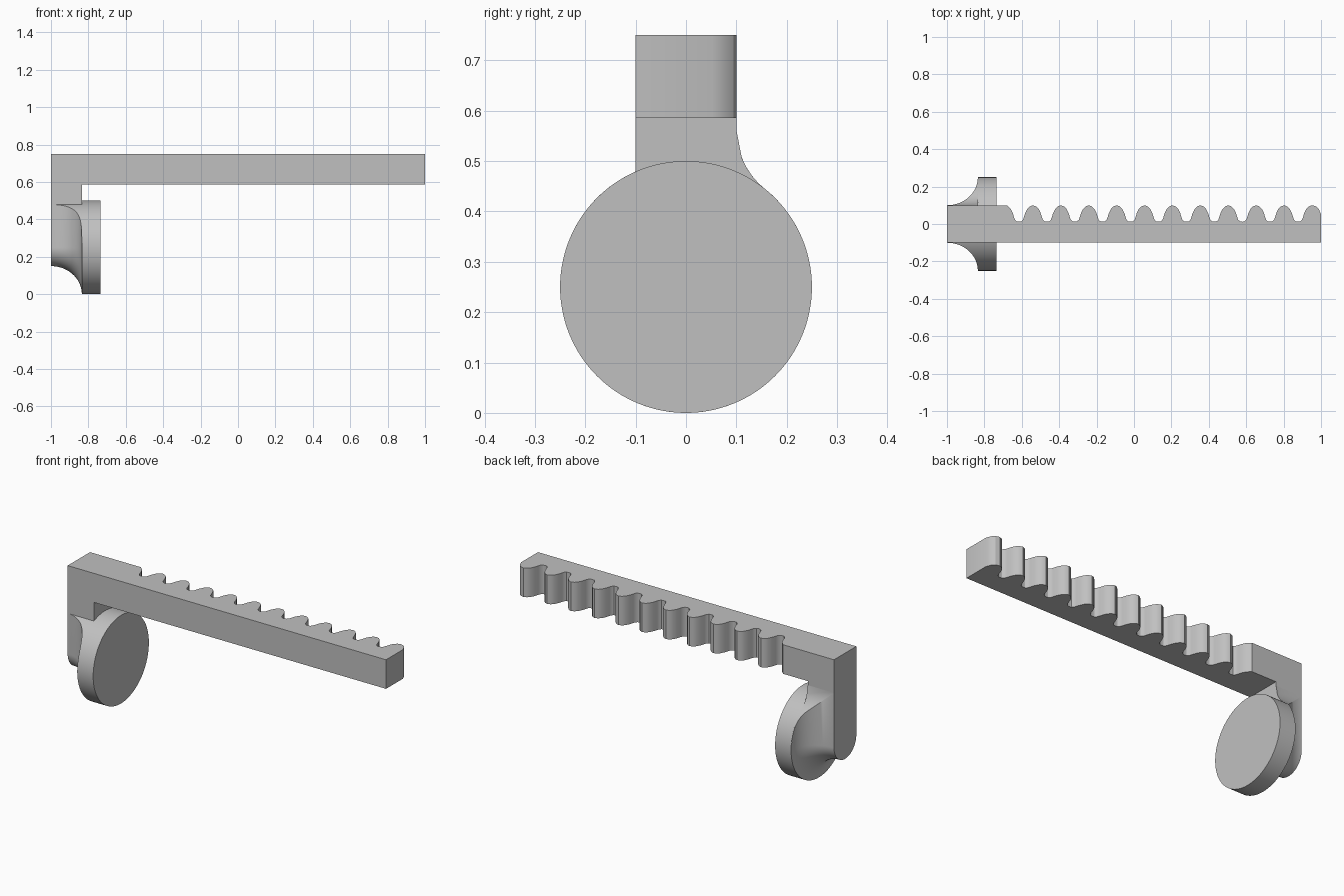
import bpy, bmesh, math

cube = bpy.data.objects.get("Cube")
if cube:
    bpy.data.objects.remove(cube, do_unlink=True)

GREY = (0.53, 0.53, 0.53, 1)
mat = bpy.data.materials.new("plain_grey")
mat.use_nodes = True
mat.diffuse_color = GREY
mat.node_tree.nodes["Principled BSDF"].inputs["Base Color"].default_value = GREY

HALF = 0.1        # half width of arm and bar
R = 0.25          # disc radius and centre height
FILLET = 0.15
BACK = -0.835     # rear plane of the disc
BLEND_Z = 0.562   # height where the side blend leaves the arm


def loft(name, sections):
    """Skin closed sections of equal length and cap both ends."""
    bm = bmesh.new()
    rings = [[bm.verts.new(p) for p in s] for s in sections]
    for a, b in zip(rings, rings[1:]):
        for i in range(len(a)):
            j = (i + 1) % len(a)
            bm.faces.new((a[i], a[j], b[j], b[i]))
    bm.faces.new(rings[0])
    bm.faces.new(rings[-1])
    bmesh.ops.remove_doubles(bm, verts=bm.verts[:], dist=0.00001)
    bmesh.ops.recalc_face_normals(bm, faces=bm.faces[:])
    mesh = bpy.data.meshes.new(name)
    bm.to_mesh(mesh)
    bm.free()
    mesh.materials.append(mat)
    obj = bpy.data.objects.new(name, mesh)
    bpy.context.collection.objects.link(obj)
    bpy.ops.object.select_all(action='DESELECT')
    bpy.context.view_layer.objects.active = obj
    obj.select_set(True)
    bpy.ops.object.shade_smooth_by_angle(angle=math.radians(30))
    return obj


# Toothed bar: plan outline extruded upward
half_tooth = [(0, 0.012), (0.012, 0.014), (0.021, 0.022), (0.026, 0.035),
              (0.033, 0.058), (0.044, 0.08), (0.058, 0.094), (0.0746, 0.1)]
PITCH = 0.1492
outline = [(-1, -HALF), (-1, HALF), (-0.68, HALF)]
for k in range(11):
    valley = -0.615 + k * PITCH
    left = [(valley - u, y) for u, y in reversed(half_tooth[1:])]
    right = [(valley + u, y) for u, y in half_tooth]
    outline += [p for p in left + right if -0.68 < p[0] < 0.995
                and p[0] > outline[-1][0] + 0.001]
outline += [(0.975, 0.094), (0.988, 0.08), (1, 0.052), (1, -HALF)]
loft("toothed_bar", [[(x, y, z) for x, y in outline] for z in (0.585, 0.75)])

# Upright arm between bar and disc
arm = [(-HALF, R), (HALF, R), (HALF, 0.585), (-HALF, 0.585)]
loft("upright_arm", [[(x, y, z) for y, z in arm] for x in (-1, BACK)])

# Round disc
circle = [(R * math.cos(a), R + R * math.sin(a))
          for a in (math.tau * i / 128 for i in range(128))]
loft("round_disc", [[(x, y, z) for y, z in circle] for x in (BACK, -0.735)])


def top_height(y, blended):
    """Upper limit of the flare, with a blend curve on one side."""
    if blended and y < R * R / (R + FILLET):
        return BLEND_Z - math.sqrt(max(0, FILLET ** 2 - (R - y) ** 2))
    return R + math.sqrt(max(0, R * R - y * y))


def flare_section(x, grow):
    """Rounded slot grown outward and trimmed at the top."""
    r = HALF + grow
    steps = 14
    ys = [HALF + grow * i / steps for i in range(steps + 1)]
    pts = [(x, -y, top_height(y, False)) for y in ys]
    pts += [(x, -r * math.cos(a), R - r * math.sin(a))
            for a in (math.pi * i / 48 for i in range(49))]
    pts += [(x, y, top_height(y, True)) for y in reversed(ys)]
    return pts


# Concave flare joining the arm to the disc
angles = [math.pi / 2 * i / 20 for i in range(21)]
loft("arm_flare", [flare_section(-1 + (BACK + 1) * math.sin(a),
                                 max(0.0002, FILLET * (1 - math.cos(a))))
                   for a in angles])
